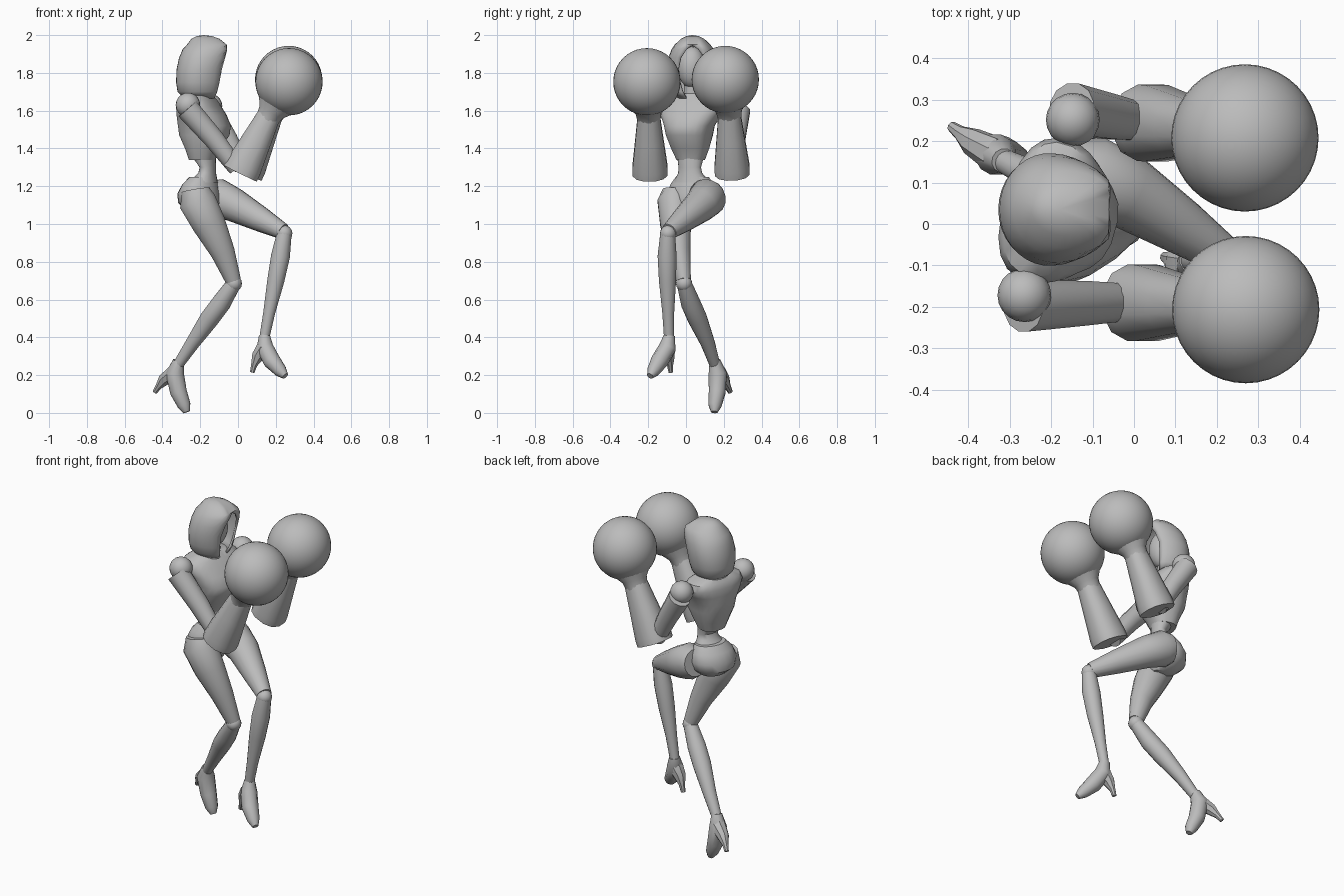
import bpy, bmesh, math
from math import sin, cos, pi, radians
from mathutils import Vector, Matrix

old = bpy.data.objects.get("Cube")
if old:
    bpy.data.objects.remove(old, do_unlink=True)

GREY = (0.5, 0.5, 0.5, 1)
mat = bpy.data.materials.new("plain grey")
mat.use_nodes = True
mat.diffuse_color = GREY
mat.node_tree.nodes["Principled BSDF"].inputs["Base Color"].default_value = GREY


def finish(name, bm, angle=40):
    bmesh.ops.recalc_face_normals(bm, faces=bm.faces)
    mesh = bpy.data.meshes.new(name)
    bm.to_mesh(mesh)
    bm.free()
    mesh.materials.append(mat)
    ob = bpy.data.objects.new(name, mesh)
    bpy.context.collection.objects.link(ob)
    bpy.ops.object.select_all(action='DESELECT')
    ob.select_set(True)
    bpy.context.view_layer.objects.active = ob
    bpy.ops.object.shade_smooth_by_angle(angle=radians(angle))
    return ob


def skin(name, rings, closed=True):
    """Join a list of point rings into a surface."""
    bm = bmesh.new()
    rows = [[bm.verts.new(p) for p in ring] for ring in rings]
    n = len(rows[0])
    for a, b in zip(rows, rows[1:]):
        for i in range(n if closed else n - 1):
            j = (i + 1) % n
            bm.faces.new((a[i], a[j], b[j], b[i]))
    if closed:
        bm.faces.new(rows[0])
        bm.faces.new(rows[-1])
    bmesh.ops.remove_doubles(bm, verts=bm.verts, dist=0.0002)
    return finish(name, bm)


def outline(sides, boxy):
    """Unit circle points, squarer as boxy falls below one."""
    for i in range(sides):
        a = 2 * pi * (i + 0.5) / sides
        yield [math.copysign(abs(v) ** boxy, v) for v in (cos(a), sin(a))]


def tube(name, *path, sides=16, squash=1.0, boxy=1.0):
    """Limb through (x, y, z, radius) points; squash narrows it sideways."""
    pts = [Vector(p[:3]) for p in path]
    rings = []
    for k, p in enumerate(pts):
        d = (pts[min(k + 1, len(pts) - 1)] - pts[max(k - 1, 0)]).normalized()
        side = (Vector((0, 1, 0)) - d * d.y).normalized()
        front = side.cross(d)
        r = path[k][3]
        rings.append([p + front * (r * c) + side * (r * s * squash)
                      for c, s in outline(sides, boxy)])
    return skin(name, rings)


def stack(name, yaw, *levels, sides=20, boxy=1.0):
    """Body section from (z, x, y, depth, width) levels turned by yaw."""
    rot = Matrix.Rotation(radians(yaw), 3, 'Z')
    return skin(name, [[Vector((x, y, z)) + rot @ Vector((rx * c, ry * s, 0))
                        for c, s in outline(sides, boxy)] for z, x, y, rx, ry in levels])


def ball(name, loc, size, segs=24):
    bm = bmesh.new()
    bmesh.ops.create_uvsphere(bm, u_segments=segs, v_segments=segs // 2, radius=1)
    size = size if isinstance(size, tuple) else (size,) * 3
    bmesh.ops.transform(bm, verts=bm.verts, matrix=Matrix.LocRotScale(
        Vector(loc), None, Vector(size)))
    return finish(name, bm, 60)


# Hood: open rings, with the gap widest at the face and closed at the peak
hood_levels = [  # z, x, depth, width, half gap in degrees
    (1.665, -.205, .08, .085, 22), (1.70, -.215, .105, .115, 27),
    (1.75, -.213, .115, .13, 32), (1.82, -.205, .12, .136, 35),
    (1.88, -.19, .122, .128, 29), (1.925, -.175, .118, .112, 16),
    (1.95, -.165, .105, .094, 0), (1.98, -.172, .075, .062, 0),
    (1.995, -.178, .04, .032, 0), (2.0, -.182, 0, 0, 0)]
rings = []
for z, x, rx, ry, gap in hood_levels:
    ring = []
    for i in range(29):
        a = radians(gap + (360 - 2 * gap) * i / 28)
        c = cos(a)
        ring.append((x + rx * (min(1, 1.25 * c) if c > 0 else c), .035 + ry * sin(a), z))
    rings.append(ring)
hood = skin("hood", rings, closed=False)
thick = hood.modifiers.new("thickness", 'SOLIDIFY')
thick.thickness = 0.012
thick.offset = -1

# Head and neck
ball("face", (-.18, .03, 1.83), (.075, .075, .11))
tube("neck", (-.205, .035, 1.64, .05), (-.195, .033, 1.78, .042))

# Torso
stack("chest", -16, (1.34, -.19, .025, .068, .075), (1.4, -.187, .022, .09, .1),
      (1.47, -.178, .018, .132, .12), (1.52, -.178, .018, .138, .13),
      (1.575, -.192, .025, .125, .16), (1.62, -.207, .032, .108, .178),
      (1.655, -.212, .035, .09, .165), (1.69, -.21, .037, .06, .08), boxy=.8)
stack("waist", -20, (1.37, -.185, .025, .066, .075), (1.3, -.16, .02, .04, .062),
      (1.27, -.163, .022, .044, .066), (1.22, -.185, .03, .075, .1))
stack("pelvis", -25, (1.25, -.187, .033, .064, .092), (1.21, -.2, .033, .088, .122),
      (1.16, -.208, .033, .108, .138), (1.11, -.205, .03, .108, .125),
      (1.07, -.19, .025, .08, .08), (1.045, -.17, .02, .045, .04))

# Legs
tube("right_thigh", (-.225, -.055, 1.18, .075), (-.215, -.06, 1.12, .1),
     (-.153, -.055, 1.0, .09), (-.08, -.035, .85, .065), (-.025, -.012, .70, .042),
     squash=.92)
ball("right_knee", (-.022, -.01, .685), .043, 16)
tube("right_shin", (-.025, -.008, .68, .04), (-.09, .025, .58, .052),
     (-.15, .06, .5, .052), (-.24, .115, .37, .038), (-.32, .155, .25, .028))
tube("left_thigh", (-.16, .13, 1.15, .08), (-.11, .113, 1.14, .103), (-.02, .08, 1.1, .09),
     (.12, -.01, 1.025, .067), (.24, -.09, .96, .043))
ball("left_knee", (.245, -.095, .95), .043, 16)
tube("left_shin", (.245, -.097, .95, .04), (.225, -.1, .83, .051),
     (.2, -.098, .7, .046), (.165, -.094, .53, .032), (.14, -.09, .4, .027))

# High-heeled shoes
tube("right_shoe", (-.315, .153, .275, .03), (-.335, .168, .21, .05),
     (-.315, .165, .11, .046), (-.285, .153, .04, .036), (-.272, .15, .004, .018), sides=12)
tube("right_heel", (-.335, .168, .215, .045), (-.392, .2, .175, .034),
     (-.42, .22, .14, .018), (-.44, .235, .11, .013), sides=8)
tube("left_shoe", (.14, -.088, .41, .03), (.142, -.098, .345, .047),
     (.18, -.14, .275, .047), (.225, -.172, .222, .035), (.25, -.19, .195, .018), sides=12)
tube("left_heel", (.138, -.1, .345, .045), (.105, -.092, .3, .035),
     (.086, -.084, .255, .018), (.075, -.08, .215, .013), sides=8)

# Arms: shoulder ball, upper arm, flared cuff and round glove
arms = {"right": ((-.265, -.172, 1.63), (.012, -.19, 1.268), (.162, -.197, 1.57),
                  (.27, -.207, 1.753), -.026),
        "left": ((-.148, .252, 1.624), (.037, .245, 1.27), (.177, .23, 1.58),
                 (.268, .208, 1.765), .026)}
for side, (*joints, bulge) in arms.items():
    shoulder, elbow, wrist, glove = map(Vector, joints)
    out = Vector((0, bulge, 0))
    ball(side + "_shoulder", shoulder, .065, 20)
    ball(side + "_glove", glove, .178, 40)
    tube(side + "_upper_arm", (*(shoulder + out - Vector((.003, 0, .02))), .064),
         (*shoulder.lerp(elbow, .5) + out * .4, .056), (*shoulder.lerp(elbow, .93), .045),
         sides=12)
    tube(side + "_forearm", (*elbow, .1), (*elbow.lerp(wrist, .12), .1),
         (*elbow.lerp(wrist, .6), .08), (*wrist, .064), sides=12, squash=.95, boxy=.85)
    tube(side + "_glove_neck", (*elbow.lerp(wrist, .94), .062), (*wrist.lerp(glove, .12), .07),
         (*wrist.lerp(glove, .32), .1), (*wrist.lerp(glove, .55), .12), sides=20)
